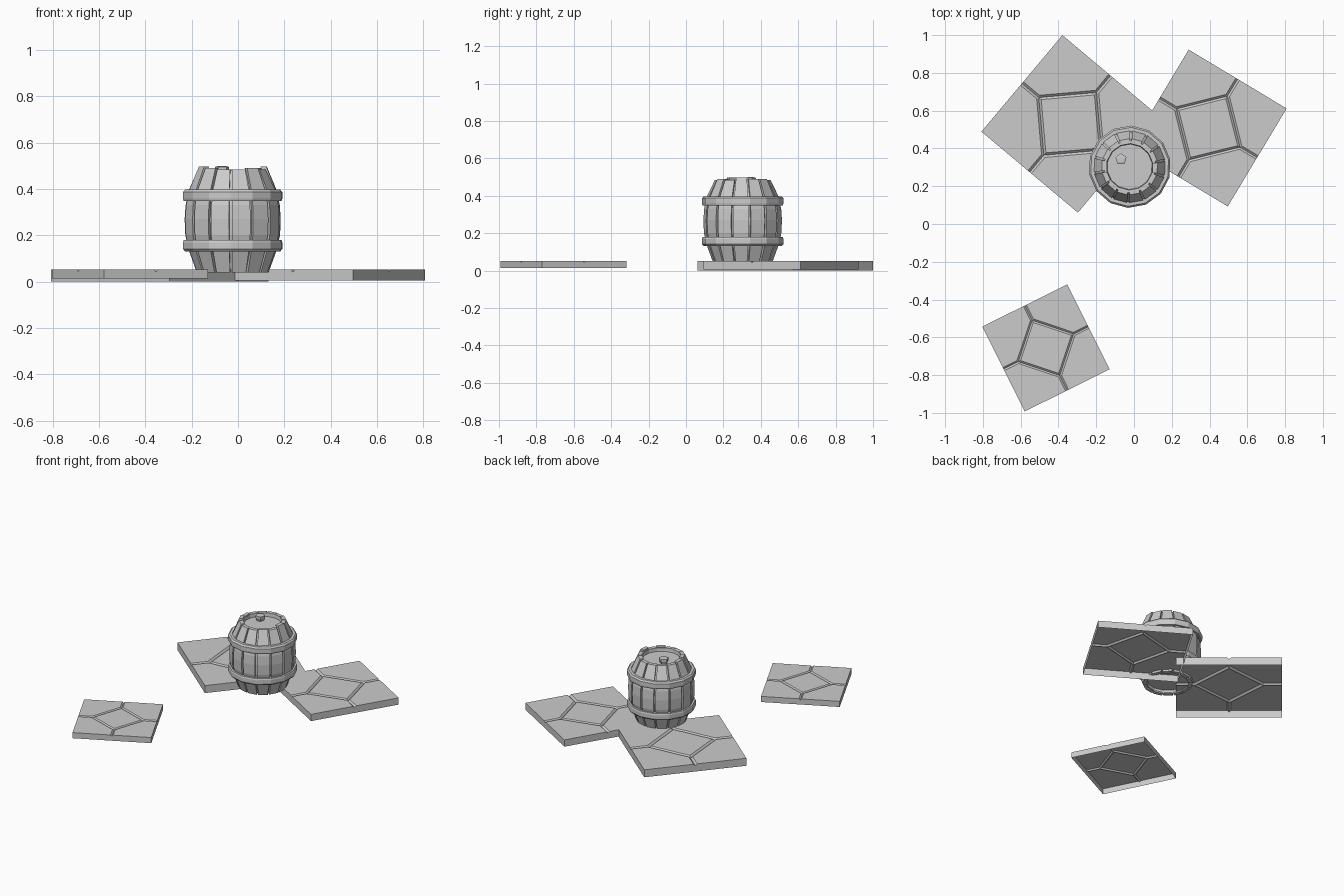
import bpy, bmesh, math, random
from math import cos, sin, pi, radians
from mathutils import Vector

old = bpy.data.objects.get("Cube")
if old:
    bpy.data.objects.remove(old, do_unlink=True)

random.seed(4)
stone = bpy.data.materials.new("plain grey")
stone.use_nodes = True
GREY = (0.6, 0.6, 0.6, 1)
stone.diffuse_color = GREY
stone.node_tree.nodes["Principled BSDF"].inputs["Base Color"].default_value = GREY


def finish(name, bm, loc, turn=0, weld=True):
    if weld:
        bmesh.ops.remove_doubles(bm, verts=bm.verts, dist=1e-5)
    bmesh.ops.recalc_face_normals(bm, faces=bm.faces)
    mesh = bpy.data.meshes.new(name)
    bm.to_mesh(mesh)
    bm.free()
    mesh.materials.append(stone)
    ob = bpy.data.objects.new(name, mesh)
    ob.location = loc
    ob.rotation_euler.z = turn
    bpy.context.collection.objects.link(ob)
    return ob


def face(bm, points):
    bm.faces.new([bm.verts.new(p) for p in points])


# Floor tiles: open underneath, a diamond slab and four corner slabs split by V grooves
def tile(name, x, y, side, turn, top=0.052):
    h = side / 2
    t = 0.156 * h          # thickness
    d = 0.035 * h          # groove depth
    w = 0.036 * h          # groove half width
    r = 0.65 * h           # diamond corner distance
    s = r + w * (math.sqrt(2) - 1)
    q = r - w * math.sqrt(2)
    bm = bmesh.new()
    for k in range(4):
        c, n = round(cos(k * pi / 2)), round(sin(k * pi / 2))

        def put(*pts):
            face(bm, [(c * a - n * b, n * a + c * b, z) for a, b, z in pts])
        put((s, w, 0), (h, w, 0), (h, h, 0), (w, h, 0), (w, s, 0))
        put((r, 0, -d), (h, 0, -d), (h, w, 0), (s, w, 0))
        put((0, h, -d), (0, r, -d), (w, s, 0), (w, h, 0))
        put((0, r, -d), (r, 0, -d), (s, w, 0), (w, s, 0))
        put((r, 0, -d), (0, r, -d), (0, q, 0), (q, 0, 0))
        put((h, 0, -t), (h, h, -t), (h, h, 0), (h, w, 0), (h, 0, -d))
        put((h, h, -t), (0, h, -t), (0, h, -d), (w, h, 0), (h, h, 0))
    face(bm, [(q, 0, 0), (0, q, 0), (-q, 0, 0), (0, -q, 0)])
    finish(name, bm, (x, y, top), turn)


tile("large_floor_tile", -0.338, 0.53, 0.667, radians(-40))
tile("medium_floor_tile", 0.393, 0.508, 0.605, radians(-31))
tile("small_floor_tile", -0.466, -0.656, 0.502, radians(26.5))

# Barrel
CENTRE = (-0.023, 0.303, 0)
SIDES = 14
STEP = 2 * pi / SIDES
PHASE = radians(-92.5)


def lathe(name, profile, sides, loc, phase=0, loop=False):
    bm = bmesh.new()
    pairs = list(zip(profile, profile[1:] + profile[:1]))
    for (r0, z0), (r1, z1) in pairs if loop else pairs[:-1]:
        for i in range(sides):
            a, b = (phase + 2 * pi * j / sides for j in (i, i + 1))
            pts = [(r0 * cos(a), r0 * sin(a), z0), (r0 * cos(b), r0 * sin(b), z0),
                   (r1 * cos(b), r1 * sin(b), z1), (r1 * cos(a), r1 * sin(a), z1)]
            if r0 == 0:
                pts.pop(1)
            elif r1 == 0:
                pts.pop(2)
            face(bm, pts)
    return finish(name, bm, loc)


BULGE = [(0.157, 0.04), (0.19, 0.13), (0.207, 0.2), (0.21, 0.27),
         (0.206, 0.33), (0.19, 0.4), (0.149, 0.49)]


# Separate staves with narrow gaps and slightly uneven tops
def stave(i):
    bm = bmesh.new()
    a = PHASE + (i + 0.5) * STEP
    rise = random.choice((-0.006, 0, 0.008))
    rings = []
    for j, (r, z) in enumerate(BULGE):
        half = STEP / 2 - 0.03
        if j == len(BULGE) - 1:
            z += rise
        ring = [(r, -half), (r, half), (r - 0.026, half), (r - 0.026, -half)]
        rings.append([bm.verts.new((p * cos(a + e), p * sin(a + e), z)) for p, e in ring])
    for low, high in zip(rings, rings[1:]):
        for k in range(4):
            m = (k + 1) % 4
            bm.faces.new((low[k], low[m], high[m], high[k]))
    bm.faces.new(rings[0])
    bm.faces.new(rings[-1])
    finish("barrel_stave_%d" % (i + 1), bm, CENTRE)


for i in range(SIDES):
    stave(i)

# Inner core with recessed lid and base
core = [(0, 0.065), (0.13, 0.065), (0.138, 0.045)]
core += [(r - 0.014, z) for r, z in BULGE[1:-1]]
core += [(0.136, 0.483), (0.123, 0.483), (0.12, 0.46), (0, 0.46)]
lathe("barrel_core_and_lid", core, SIDES, CENTRE, PHASE)

# Hoops
for name, z, lean in (("lower_hoop", 0.155, 1), ("upper_hoop", 0.373, -1)):
    ring = [(0.185, z - 0.024), (0.212 - 0.003 * lean, z - 0.024), (0.218, z - 0.014),
            (0.218, z + 0.014), (0.212 + 0.003 * lean, z + 0.024), (0.185, z + 0.024)]
    lathe(name, ring, SIDES, CENTRE, PHASE, loop=True)

# Bung on the lid
lathe("bung", [(0.02, 0.455), (0.031, 0.48), (0.031, 0.496), (0.018, 0.499), (0, 0.499)],
      5, (-0.069, 0.343, 0), radians(20))
